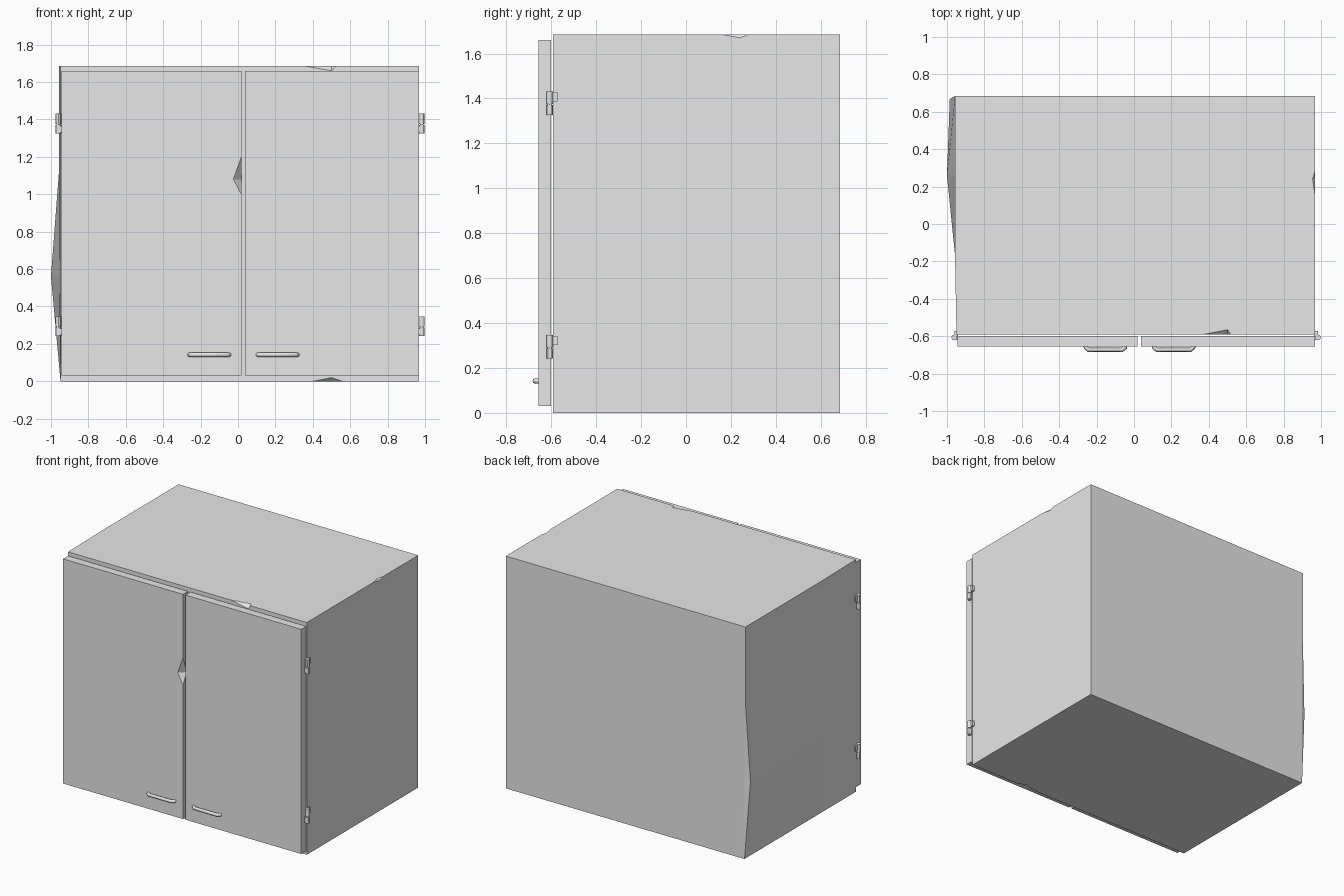
import bpy
import bmesh
from mathutils import Vector

if "Cube" in bpy.data.objects:
    bpy.data.objects.remove(bpy.data.objects["Cube"], do_unlink=True)

GREY = (0.8, 0.8, 0.8, 1)
grey = bpy.data.materials.new("light_grey")
grey.use_nodes = True
grey.diffuse_color = GREY
next(n for n in grey.node_tree.nodes if n.type == 'BSDF_PRINCIPLED').inputs["Base Color"].default_value = GREY


def finish(name, bm):
    bmesh.ops.recalc_face_normals(bm, faces=bm.faces)
    mesh = bpy.data.meshes.new(name)
    bm.to_mesh(mesh)
    bm.free()
    mesh.materials.append(grey)
    obj = bpy.data.objects.new(name, mesh)
    bpy.context.scene.collection.objects.link(obj)
    return obj


def add_box(bm, lo, hi):
    verts = bmesh.ops.create_cube(bm, size=1)["verts"]
    lo, hi = Vector(lo), Vector(hi)
    for v in verts:
        v.co = (lo + hi) / 2 + v.co * (hi - lo)


def box(name, lo, hi):
    bm = bmesh.new()
    add_box(bm, lo, hi)
    return finish(name, bm)


def chip(obj, a, b, c, d):
    """Knock a dent out of edge a-b; c and d are its deepest points on the two faces."""
    a, b, c, d = map(Vector, (a, b, c, d))
    mid, grow = (c + d) / 2, 0.5
    pts = [a + (a - mid) * grow, b + (b - mid) * grow,
           c + (c - d) * grow, d + (d - c) * grow]
    bm = bmesh.new()
    bmesh.ops.convex_hull(bm, input=[bm.verts.new(p) for p in pts])
    cutter = finish("chip_cutter", bm)
    cutter.hide_render = True
    mod = obj.modifiers.new("chip", 'BOOLEAN')
    mod.operation, mod.solver, mod.object = 'DIFFERENCE', 'EXACT', cutter
    bpy.context.view_layer.objects.active = obj
    bpy.ops.object.modifier_apply(modifier=mod.name)
    bpy.data.objects.remove(cutter, do_unlink=True)


# Cabinet body with chipped edges
FRONT, BACK, SIDE, TOP = -0.592, 0.685, 0.967, 1.685
body = box("cabinet_body", (-0.948, FRONT, 0), (SIDE, BACK, TOP))
chip(body, (0.36, FRONT, TOP), (0.52, FRONT, TOP), (0.5, -0.565, TOP), (0.5, FRONT, 1.66))
chip(body, (0.4, FRONT, 0), (0.56, FRONT, 0), (0.5, -0.57, 0), (0.5, FRONT, 0.02))
chip(body, (SIDE, 0.16, TOP), (SIDE, 0.28, TOP), (0.955, 0.24, TOP), (SIDE, 0.24, 1.67))

# Warped right side panel, bulging low towards the back
bm = bmesh.new()
add_box(bm, (-0.957, FRONT, 0), (-0.94, BACK, TOP))
for axis in (1, 2):
    edges = [e for e in bm.edges
             if abs((e.verts[0].co - e.verts[1].co)[axis]) > 0.1]
    bmesh.ops.subdivide_edges(bm, edges=edges, cuts=2, use_grid_fill=True)
for v in bm.verts:
    if v.co.x < -0.95:
        if v.co.z < 0.01 or v.co.y < FRONT + 0.01:
            v.co.x = -0.949
        if 0.4 < v.co.z < 0.7:
            if v.co.y > 0.6:
                v.co.x, v.co.y = -0.985, 0.668
            elif v.co.y > 0.1:
                v.co.x = -1.0
finish("side_panel", bm)

# Doors
DOOR_FRONT, DOOR_BACK = -0.656, -0.6
right_door = box("right_door", (-0.945, DOOR_FRONT, 0.03), (0.018, DOOR_BACK, 1.66))
box("left_door", (0.037, DOOR_FRONT, 0.03), (SIDE, DOOR_BACK, 1.66))
chip(right_door, (0.018, DOOR_FRONT, 1.2), (0.018, DOOR_FRONT, 1.0),
     (-0.025, DOOR_FRONT, 1.08), (0.018, -0.615, 1.08))


# Bow handles
def handle(name, x):
    curve = bpy.data.curves.new(name, 'CURVE')
    curve.dimensions = '3D'
    curve.bevel_depth, curve.bevel_resolution = 0.012, 2
    curve.use_fill_caps = True
    path = [(-0.106, -0.65), (-0.104, -0.661), (-0.09, -0.672),
            (0.09, -0.672), (0.104, -0.661), (0.106, -0.65)]
    spline = curve.splines.new('POLY')
    spline.points.add(len(path) - 1)
    for p, (dx, y) in zip(spline.points, path):
        p.co = (x + dx, y, 0.142, 1)
    curve.materials.append(grey)
    obj = bpy.data.objects.new(name, curve)
    bpy.context.scene.collection.objects.link(obj)


handle("right_handle", -0.153)
handle("left_handle", 0.212)


# Hinges: two stacked knuckles on a pin, with a leaf reaching back to the body
def hinge(name, x, z, side):
    bm = bmesh.new()
    for radius, low, high in ((0.014, 0, 0.045), (0.009, 0.04, 0.055), (0.015, 0.05, 0.105)):
        verts = bmesh.ops.create_cone(bm, cap_ends=True, segments=12, radius1=radius,
                                      radius2=radius, depth=high - low)["verts"]
        bmesh.ops.translate(bm, verts=verts, vec=(x, -0.607, z + (low + high) / 2))
    xs = sorted((x, x - side * 0.02))
    add_box(bm, (xs[0], -0.6, z + 0.06), (xs[1], -0.573, z + 0.1))
    add_box(bm, (xs[0], -0.62, z + 0.005), (xs[1], -0.605, z + 0.04))
    obj = finish(name, bm)
    for o in bpy.context.selected_objects:
        o.select_set(False)
    obj.select_set(True)
    bpy.context.view_layer.objects.active = obj
    bpy.ops.object.shade_smooth_by_angle()


for level, z in (("lower", 0.242), ("upper", 1.326)):
    hinge(level + "_left_hinge", 0.983, z, 1)
    hinge(level + "_right_hinge", -0.961, z, -1)
